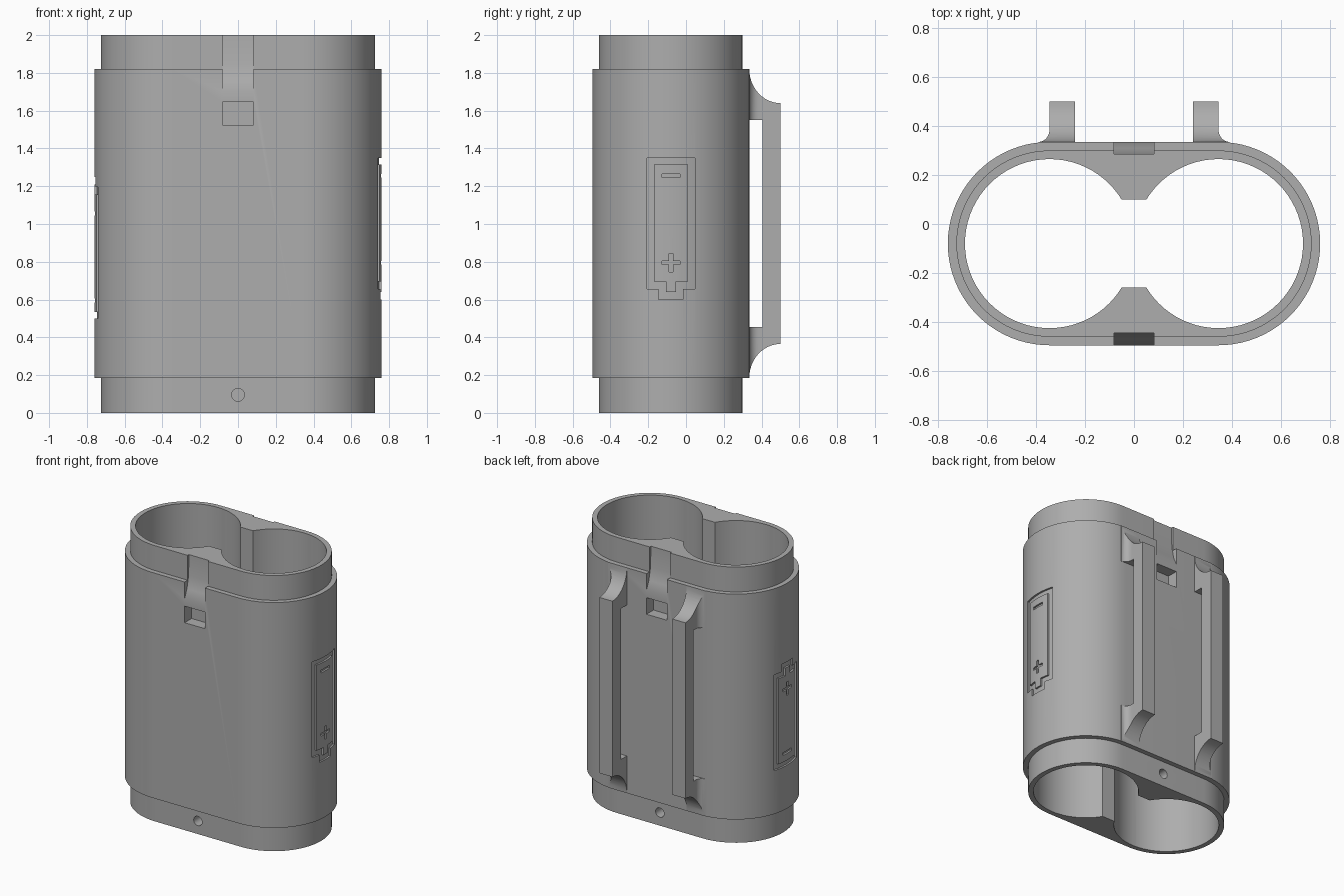
import bpy, bmesh
from math import sin, cos, pi

if "Cube" in bpy.data.objects:
    bpy.data.objects.remove(bpy.data.objects["Cube"])

CY = -0.08      # centre line of the case in y
CX = 0.345      # offset of each round cell

grey = bpy.data.materials.new("plain grey")
grey.use_nodes = True
colour = (0.42, 0.42, 0.42, 1)
grey.diffuse_color = colour
grey.node_tree.nodes["Principled BSDF"].inputs["Base Color"].default_value = colour


def arc(cx, cy, rx, ry, start, end, n):
    angles = [start + (end - start) * i / n for i in range(n + 1)]
    return [(cx + rx * cos(a), cy + ry * sin(a)) for a in angles]


def prism(name, outline, axis, low, high):
    """Extrude a 2D outline along one axis."""
    place = {"x": lambda u, v, w: (w, u, v),
             "y": lambda u, v, w: (u, w, v),
             "z": lambda u, v, w: (u, v, w)}[axis]
    bm = bmesh.new()
    rings = [[bm.verts.new(place(u, v, w)) for u, v in outline] for w in (low, high)]
    for ring in rings:
        bm.faces.new(ring)
    n = len(outline)
    for i in range(n):
        j = (i + 1) % n
        bm.faces.new((rings[0][i], rings[0][j], rings[1][j], rings[1][i]))
    bmesh.ops.recalc_face_normals(bm, faces=bm.faces)
    mesh = bpy.data.meshes.new(name)
    bm.to_mesh(mesh)
    bm.free()
    mesh.materials.append(grey)
    obj = bpy.data.objects.new(name, mesh)
    bpy.context.collection.objects.link(obj)
    return obj


def combine(target, tool, operation="DIFFERENCE"):
    """Apply a boolean and discard the tool."""
    mod = target.modifiers.new("boolean", "BOOLEAN")
    mod.operation = operation
    mod.solver = "EXACT"
    mod.object = tool
    bpy.context.view_layer.update()
    graph = bpy.context.evaluated_depsgraph_get()
    mesh = bpy.data.meshes.new_from_object(target.evaluated_get(graph))
    target.modifiers.clear()
    target.data = mesh
    bpy.data.objects.remove(tool)


def rect(u0, u1, v0, v1):
    return [(u0, v0), (u1, v0), (u1, v1), (u0, v1)]


def stadium(radius):
    return (arc(CX, CY, radius, radius, -pi / 2, pi / 2, 40)
            + arc(-CX, CY, radius, radius, pi / 2, 3 * pi / 2, 40))


# Case: wide sleeve with a collar at each end
body = prism("battery_case", stadium(0.415), "z", 0.185, 1.82)
combine(body, prism("collar", stadium(0.38), "z", 0, 2), "UNION")

# Two round cells joined by a gap
for side in (-1, 1):
    cell = arc(side * CX, CY, 0.345, 0.345, 0, 2 * pi, 72)[:-1]
    combine(body, prism("cell", cell, "z", -0.1, 2.1))
    if side < 0:
        combine(body, prism("gap", rect(-0.1, 0.1, -0.26, 0.1), "z", -0.1, 2.1))

# Latch ramp, latch pocket and screw hole on front and back
for side in (-1, 1):
    ramp = [(0.365, 2.1), (0.365, 2), (0.369, 1.85), (0.388, 1.76),
            (0.42, 1.69), (0.6, 1.69), (0.6, 2.1)]
    ramp = [(CY + side * d, z) for d, z in ramp]
    combine(body, prism("ramp", ramp, "x", -0.082, 0.082))
    y0, y1 = sorted((CY + side * 0.335, CY + side * 0.5))
    combine(body, prism("pocket", rect(-0.082, 0.082, 1.525, 1.645), "y", y0, y1))
    hole = arc(0, 0.095, 0.034, 0.034, 0, 2 * pi, 24)[:-1]
    combine(body, prism("screw_hole", hole, "y", y0 - 0.03, y1 + 0.03))


# Engraved cell symbol on each end, upside down on one side
def cell_outline(half, low, high, nub_half, nub_low):
    return [(CY - half, high), (CY - half, low), (CY - nub_half, low),
            (CY - nub_half, nub_low), (CY + nub_half, nub_low),
            (CY + nub_half, low), (CY + half, low), (CY + half, high)]


def bar(z, half_width, half_height):
    return rect(CY - half_width, CY + half_width, z - half_height, z + half_height)


def plus(z, long, short):
    quarter = [(long, -short), (long, short), (short, short)]
    points = []
    for turn in range(4):
        points += [(CY + a, z + b) for a, b in quarter]
        quarter = [(-b, a) for a, b in quarter]
    return points


for side in (-1, 1):
    def symbol(outline):
        if side < 0:
            outline = [(y, 1.85 - z) for y, z in outline]
        x0, x1 = sorted((side * 0.6, side * 0.9))
        return prism("symbol", outline, "x", x0, x1)

    frame = symbol(cell_outline(0.127, 0.655, 1.35, 0.065, 0.60))
    combine(frame, symbol(cell_outline(0.09, 0.695, 1.315, 0.026, 0.64)))
    for cutter in (frame, symbol(bar(1.255, 0.048, 0.01)), symbol(plus(0.795, 0.048, 0.01))):
        combine(cutter, prism("core", stadium(0.402), "z", -0.2, 2.2))
        combine(body, cutter)

# Belt loops on the back with flared feet
upper = arc(0.5, 1.82, 0.165, 0.18, 3 * pi / 2, pi, 12)
lower = [(y, 2.005 - z) for y, z in reversed(upper)]
loop_side = (upper + [(0.315, 1.82), (0.315, 1.55), (0.405, 1.55),
                      (0.405, 0.455), (0.315, 0.455), (0.315, 0.185)] + lower)
loop_top = ([(0.24, 0.31), (0.39, 0.31)]
            + arc(0.39, 0.385, 0.045, 0.05, 3 * pi / 2, pi, 8)
            + [(0.345, 0.52), (0.24, 0.52)])
parts = [body]
for side, label in ((1, "left"), (-1, "right")):
    loop = prism("belt_loop_" + label, loop_side, "x", *sorted((side * 0.2, side * 0.42)))
    top = [(side * x, y) for x, y in loop_top]
    combine(loop, prism("loop_top", top, "z", 0.1, 1.9), "INTERSECT")
    parts.append(loop)

# Smooth curved walls, keep edges sharp
bpy.ops.object.select_all(action="DESELECT")
for obj in parts:
    obj.select_set(True)
bpy.context.view_layer.objects.active = body
bpy.ops.object.shade_smooth_by_angle(angle=pi / 7)
